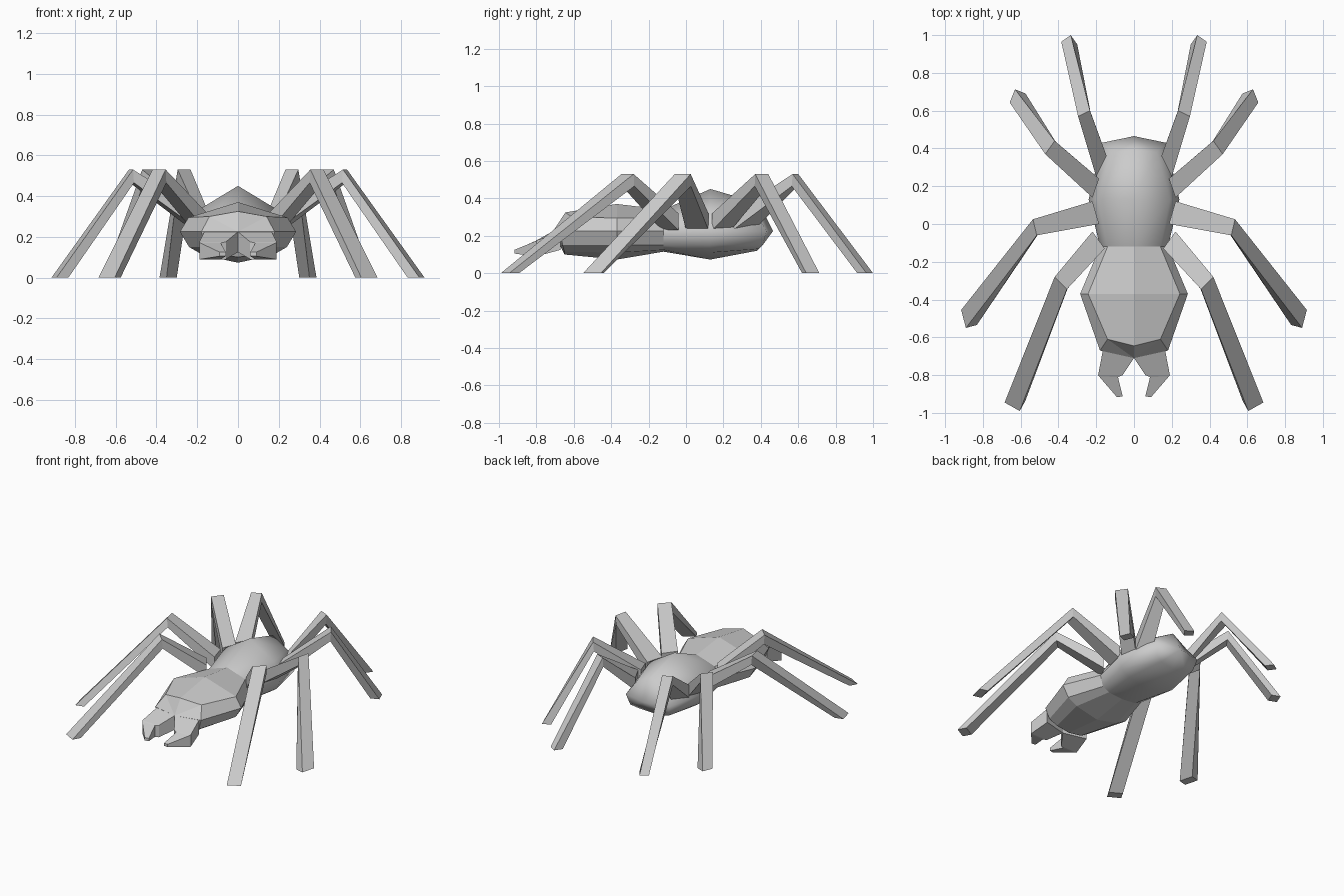
import bpy, bmesh, math
from mathutils import Vector

if "Cube" in bpy.data.objects:
    bpy.data.objects.remove(bpy.data.objects["Cube"])


def loft(name, rings, cap_start=True, cap_end=True, mirror=False):
    """Skin a list of equal-length rings; a cap may be a point (fan) or True (one face)."""
    bm = bmesh.new()
    vs = [[bm.verts.new(p) for p in r] for r in rings]
    n = len(rings[0])
    for a, b in zip(vs, vs[1:]):
        for i in range(n):
            j = (i + 1) % n
            bm.faces.new((a[i], a[j], b[j], b[i]))
    for ring, cap in ((vs[0], cap_start), (vs[-1], cap_end)):
        if cap is True:
            bm.faces.new(ring)
        elif cap:
            tip = bm.verts.new(cap)
            for i in range(n):
                bm.faces.new((ring[i], ring[(i + 1) % n], tip))
    bmesh.ops.recalc_face_normals(bm, faces=bm.faces)
    me = bpy.data.meshes.new(name)
    bm.to_mesh(me)
    bm.free()
    ob = bpy.data.objects.new(name, me)
    bpy.context.collection.objects.link(ob)
    if mirror:
        m = ob.modifiers.new("mirror", 'MIRROR')
        m.use_mirror_merge = False
    return ob


def full(half):
    """Complete a half ring (top centre ... bottom centre) across x = 0."""
    return half + [(-x, y, z) for x, y, z in half[-2:0:-1]]


# Body cross-sections from front to back
front = full([(0, -.645, .325), (.14, -.61, .30), (.18, -.67, .225),
              (.155, -.66, .15), (.10, -.65, .115), (0, -.65, .10)])
head_mid = full([(0, -.37, .37), (.243, -.37, .295), (.285, -.37, .225),
                 (.24, -.37, .15), (.17, -.37, .11), (0, -.37, .073)])
waist = full([(0, -.12, .34), (.14, -.12, .295), (.18, -.12, .225),
              (.16, -.12, .15), (.11, -.12, .125), (0, -.12, .115)])
belly = full([(0, .13, .45), (.19, .13, .335), (.24, .13, .225),
              (.21, .13, .15), (.15, .13, .11), (0, .13, .073)])
rear = full([(0, .39, .375), (.12, .38, .31), (.17, .43, .225),
             (.15, .41, .15), (.10, .39, .13), (0, .38, .12)])

# Head (flat) and abdomen (smooth)
loft("head", [front, head_mid, waist], cap_start=(0, -.71, .225), cap_end=False)
abdomen = loft("abdomen", [waist, belly, rear], cap_start=False, cap_end=(0, .465, .225))
bpy.context.view_layer.objects.active = abdomen
abdomen.select_set(True)
bpy.ops.object.shade_smooth_by_angle(angle=math.radians(65))
abdomen.select_set(False)


# Mandibles: outer and inner edge with top and bottom heights
def jaw(o, i, top, bottom):
    return [(*o, top), (*i, top), (*i, bottom), (*o, bottom)]


loft("mandibles", [
    jaw((.165, -.67), (.0, -.71), .225, .125),
    jaw((.19, -.80), (.06, -.80), .175, .09),
    jaw((.185, -.807), (.085, -.81), .17, .09),
    jaw((.09, -.917), (.06, -.912), .125, .105)], mirror=True)

# Legs: edge pairs of the upper side at hip, knee and foot
legs = {
    "front_legs": [(.22, -.04), (.155, -.13), (.42, -.28), (.355, -.345), (.685, -.945), (.605, -.99)],
    "second_legs": [(.22, .12), (.185, 0), (.535, .025), (.515, -.06), (.915, -.455), (.89, -.55)],
    "third_legs": [(.185, .24), (.22, .14), (.42, .44), (.47, .37), (.63, .713), (.658, .643)],
    "rear_legs": [(.145, .36), (.20, .25), (.233, .60), (.296, .57), (.335, 1.0), (.385, .965)],
}
# Section heights (upper, lower) and inward shift of the lower side
sections = [(.32, .23, 0), (.53, .465, .005), (0, 0, .06)]
for name, pts in legs.items():
    rings = []
    for k, (zu, zl, shift) in enumerate(sections):
        a, b = Vector(pts[2 * k]), Vector(pts[2 * k + 1])
        p = (a - b).normalized()
        n = Vector((p.y, -p.x))
        if n.dot(a) < 0:
            n = -n
        c, d = b - n * shift, a - n * shift
        rings.append([(a.x, a.y, zu), (b.x, b.y, zu), (c.x, c.y, zl), (d.x, d.y, zl)])
    loft(name, rings, mirror=True)
